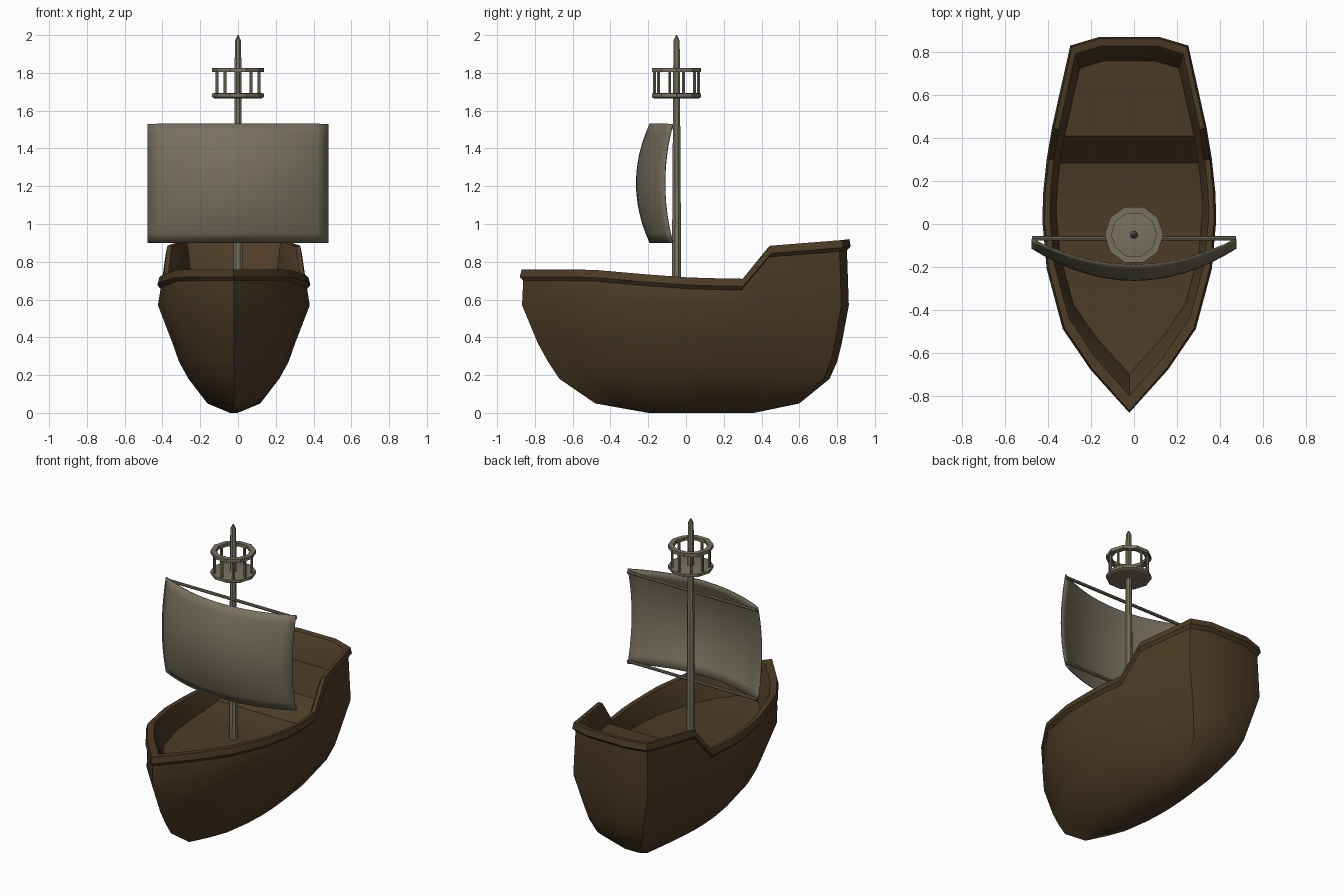
import bpy, math

if "Cube" in bpy.data.objects:
    bpy.data.objects.remove(bpy.data.objects["Cube"])

def material(name, rgb):
    m = bpy.data.materials.new(name)
    m.diffuse_color = (*rgb, 1)
    m.use_nodes = True
    m.node_tree.nodes["Principled BSDF"].inputs["Base Color"].default_value = m.diffuse_color
    return m

WOOD = material("dark_wood", (0.075, 0.045, 0.020))
CLOTH = material("pale_wood_and_cloth", (0.185, 0.165, 0.115))

def make(name, verts, faces, mat, angle=30):
    me = bpy.data.meshes.new(name)
    me.from_pydata(verts, [], faces)
    ob = bpy.data.objects.new(name, me)
    bpy.context.collection.objects.link(ob)
    me.materials.append(mat)
    bpy.ops.object.select_all(action='DESELECT')
    ob.select_set(True)
    bpy.context.view_layer.objects.active = ob
    bpy.ops.object.mode_set(mode='EDIT')
    bpy.ops.mesh.select_all(action='SELECT')
    bpy.ops.mesh.normals_make_consistent(inside=False)
    bpy.ops.object.mode_set(mode='OBJECT')
    bpy.ops.object.shade_smooth_by_angle(angle=math.radians(angle))
    return ob

def lathe(name, profile, n, centre, mat, closed=False, axis='Z', turn=0.0):
    """Revolve (radius, height) points; closed joins last ring to first."""
    verts, faces = [], []
    for r, h in profile:
        for k in range(n):
            a = math.tau * k / n + turn
            p = (r * math.cos(a), r * math.sin(a), h)
            if axis == 'X':
                p = (p[2], p[0], p[1])
            verts.append(tuple(c + d for c, d in zip(centre, p)))
    m = len(profile)
    for j in range(m if closed else m - 1):
        a, b = j * n, ((j + 1) % m) * n
        for k in range(n):
            q = (k + 1) % n
            faces.append((a + k, a + q, b + q, b + k))
    if not closed:
        faces += [tuple(range(n))[::-1], tuple(range((m - 1) * n, m * n))]
    return make(name, verts, faces, mat)

# Hull stations: half width, y, sheer height, deck height
stations = [(0, -.87, .76, .60), (.18, -.67, .76, .59), (.31, -.48, .757, .58),
            (.385, -.2, .733, .58), (.405, .02, .717, .58), (.402, .15, .713, .585),
            (.385, .31, .71, .61), (.36, .46, .885, .74), (.275, .84, .915, .76),
            (.14, .88, .92, .76)]
# Hull levels: half width, bow y, stern y, height (a number, or offset from sheer)
levels = [(.02, -.20, .36, .0, 'z'), (.14, -.48, .60, .05, 'z'), (.24, -.67, .76, .18, 'z'),
          (.29, -.73, .80, .27, 'z'), (.325, -.785, .825, .37, 'z'), (.402, -.868, .862, .57, 'z'),
          (.388, -.862, .852, -.06, 'sheer'), (.405, -.88, .872, -.04, 'sheer'),
          (.395, -.87, .865, 0, 'sheer'), (.37, -.80, .83, -.005, 'sheer'),
          (.358, -.77, .80, -.04, 'sheer'), (.34, -.70, .76, 0, 'deck')]
HX = -.022
verts, faces = [], []
for w, bow, stern, h, kind in levels:
    half = []
    for sw, sy, sheer, deck in stations:
        z = h if kind == 'z' else sheer + h if kind == 'sheer' else deck
        half.append((sw / .405 * w, bow + (sy + .87) / 1.75 * (stern - bow), z))
    verts += [(HX + x, y, z) for x, y, z in half]
    verts += [(HX - x, y, z) for x, y, z in half[:0:-1]]
S = len(stations)
N = 2 * S - 1
for j in range(len(levels) - 1):
    for k in range(N):
        q = (k + 1) % N
        faces.append((j * N + k, j * N + q, j * N + N + q, j * N + N + k))
# Deck and keel strips across the hull
for base in (0, (len(levels) - 1) * N):
    faces.append((base, base + 1, base + N - 1))
    for k in range(1, S - 1):
        faces.append((base + k, base + k + 1, base + N - k - 1, base + N - k))
make("hull", verts, faces, WOOD, 32)

# Mast with pointed tip
MY = -.05
lathe("mast", [(.028, .55), (.018, 1.97), (.003, 2.0)], 8, (0, MY, 0), CLOTH, turn=math.pi / 8)

# Crow's nest: floor, rail ring and posts
lathe("lookout_floor", [(.125, 1.665), (.137, 1.672), (.137, 1.69), (.125, 1.693)], 10, (0, MY, 0), CLOTH)
lathe("lookout_rail", [(.137, 1.805), (.137, 1.827), (.105, 1.827), (.105, 1.805)],
      10, (0, MY, 0), CLOTH, closed=True)
for k in range(10):
    a = math.tau * (k + .5) / 10
    lathe(f"lookout_post_{k + 1}", [(.009, 1.69), (.009, 1.81)], 6,
          (.117 * math.cos(a), MY + .117 * math.sin(a), 0), CLOTH)

# Yards holding the sail
for name, z in (("upper_yard", 1.51), ("lower_yard", .92)):
    lathe(name, [(.01, -.475), (.01, .475)], 8, (0, -.067, z), CLOTH, axis='X')

# Billowing sail
NU, NV = 16, 12
verts, faces = [], []
for j in range(NV + 1):
    v = 2 * j / NV - 1
    for i in range(NU + 1):
        u = 2 * i / NU - 1
        bulge = .12 * (1 - u * u)
        y = -.07 - bulge - (.042 + .25 * bulge) * (1 - v * v)
        verts.append((.477 * u, y, 1.215 + .315 * v))
for j in range(NV):
    for i in range(NU):
        a = j * (NU + 1) + i
        faces.append((a, a + 1, a + NU + 2, a + NU + 1))
sail = make("sail", verts, faces, CLOTH, 40)
solid = sail.modifiers.new("thickness", 'SOLIDIFY')
solid.thickness = .006
solid.offset = 0
